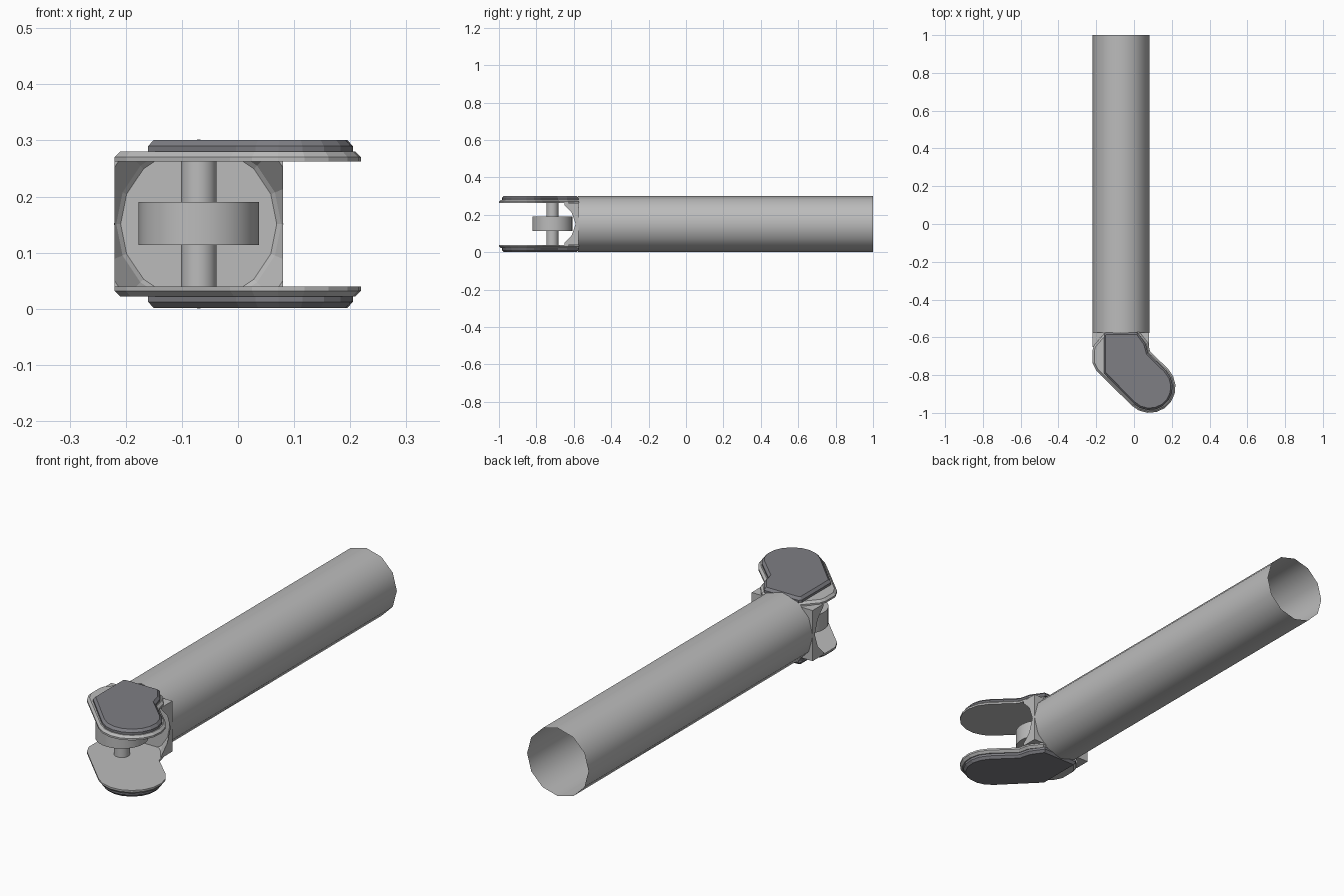
import bpy, bmesh, math
from mathutils import Matrix

if "Cube" in bpy.data.objects:
    bpy.data.objects.remove(bpy.data.objects["Cube"])

ZC = 0.151   # mid height, everything mirrors about this
XC = -0.07   # tube and axle centre line


def material(name, rgb):
    m = bpy.data.materials.new(name)
    m.diffuse_color = (*rgb, 1)
    m.use_nodes = True
    m.node_tree.nodes["Principled BSDF"].inputs["Base Color"].default_value = m.diffuse_color
    return m


LIGHT = material("light grey", (0.5, 0.5, 0.5))
DARK = material("dark grey", (0.21, 0.21, 0.23))


def finish(bm, name, mat, smooth=False):
    bmesh.ops.recalc_face_normals(bm, faces=bm.faces)
    me = bpy.data.meshes.new(name)
    bm.to_mesh(me)
    bm.free()
    me.materials.append(mat)
    ob = bpy.data.objects.new(name, me)
    bpy.context.collection.objects.link(ob)
    if smooth:
        bpy.ops.object.select_all(action='DESELECT')
        ob.select_set(True)
        bpy.context.view_layer.objects.active = ob
        bpy.ops.object.shade_smooth_by_angle(angle=math.radians(35))
    return ob


def rings(name, mat, sections, n, cap_a=True, cap_b=True, smooth=True):
    """Stack of (y, radius) rings along the tube axis."""
    bm = bmesh.new()
    loops = [[bm.verts.new((XC + r * math.cos(2 * math.pi * i / n), y,
                            ZC + r * math.sin(2 * math.pi * i / n))) for i in range(n)]
             for y, r in sections]
    for a, b in zip(loops, loops[1:]):
        for i in range(n):
            bm.faces.new((a[i], a[(i + 1) % n], b[(i + 1) % n], b[i]))
    if cap_a:
        bm.faces.new(loops[0])
    if cap_b:
        bm.faces.new(loops[-1])
    return finish(bm, name, mat, smooth)


def post(name, r, z0, z1, n):
    bm = bmesh.new()
    bmesh.ops.create_cone(bm, cap_ends=True, segments=n, radius1=r, radius2=r, depth=z1 - z0,
                          matrix=Matrix.Translation((XC, -0.715, (z0 + z1) / 2)))
    return finish(bm, name, LIGHT, True)


def inset(pts, d):
    """Offset a counter-clockwise outline inwards by d."""
    out = []
    for i, (x, y) in enumerate(pts):
        (ax, ay), (bx, by) = pts[i - 1], pts[(i + 1) % len(pts)]
        u, v = math.hypot(x - ax, y - ay), math.hypot(bx - x, by - y)
        n1 = (-(y - ay) / u, (x - ax) / u)
        n2 = (-(by - y) / v, (bx - x) / v)
        k = d / (1 + n1[0] * n2[0] + n1[1] * n2[1])
        out.append((x + k * (n1[0] + n2[0]), y + k * (n1[1] + n2[1])))
    return out


def plate(name, pts, z0, z1, z2, chamfer, mat, flip):
    bm = bmesh.new()
    layers = [(pts, z0), (pts, z1), (inset(pts, chamfer), z2)]
    loops = [[bm.verts.new((x, y, 2 * ZC - z if flip else z)) for x, y in p] for p, z in layers]
    n = len(pts)
    for a, b in zip(loops, loops[1:]):
        for i in range(n):
            bm.faces.new((a[i], a[(i + 1) % n], b[(i + 1) % n], b[i]))
    bm.faces.new(loops[0])
    bm.faces.new(loops[-1])
    finish(bm, name, mat)


def nose(r):
    """Rounded free end of the plates."""
    return [(0.083 + r * math.cos(math.radians(a)), -0.863 + r * math.sin(math.radians(a)))
            for a in range(-135, 46, 20)]


# long tube, open at the back
rings("tube", LIGHT, [(-0.578, 0.151), (1.0, 0.151)], 12, cap_b=False)

# square connector block with a flared round recess
bm = bmesh.new()
bmesh.ops.create_cube(bm, size=1, matrix=Matrix.Translation((XC, -0.6125, ZC))
                      @ Matrix.Diagonal((0.3, 0.075, 0.225, 1)))
block = finish(bm, "connector_block", LIGHT)
cutter = rings("recess_cutter", LIGHT, [(-0.67, 0.196), (-0.585, 0.147), (-0.57, 0.13)], 16, smooth=False)
cutter.hide_render = True
cutter.hide_set(True)
cut = block.modifiers.new("recess", 'BOOLEAN')
cut.operation = 'DIFFERENCE'
cut.solver = 'EXACT'
cut.object = cutter

# axle and roller
post("axle", 0.032, 0.035, 0.267, 24)
post("roller", 0.107, 0.114, 0.19, 32)

# jaw plates with dark cover pads, mirrored top and bottom
jaw = [(0.03, -0.573), (-0.15, -0.573), (-0.213, -0.645), (-0.22, -0.67), (-0.22, -0.735),
       (-0.20, -0.775)] + nose(0.137) + [(0.085, -0.675), (0.075, -0.63)]
pad = [(0.02, -0.575), (-0.15, -0.575), (-0.16, -0.585), (-0.16, -0.79)] \
    + nose(0.122) + [(0.075, -0.685), (0.062, -0.635)]
for side, flip in (("top", False), ("bottom", True)):
    plate(side + "_jaw_plate", jaw, 0.262, 0.27, 0.28, 0.01, LIGHT, flip)
    plate(side + "_cover_pad", pad, 0.279, 0.29, 0.301, 0.01, DARK, flip)
